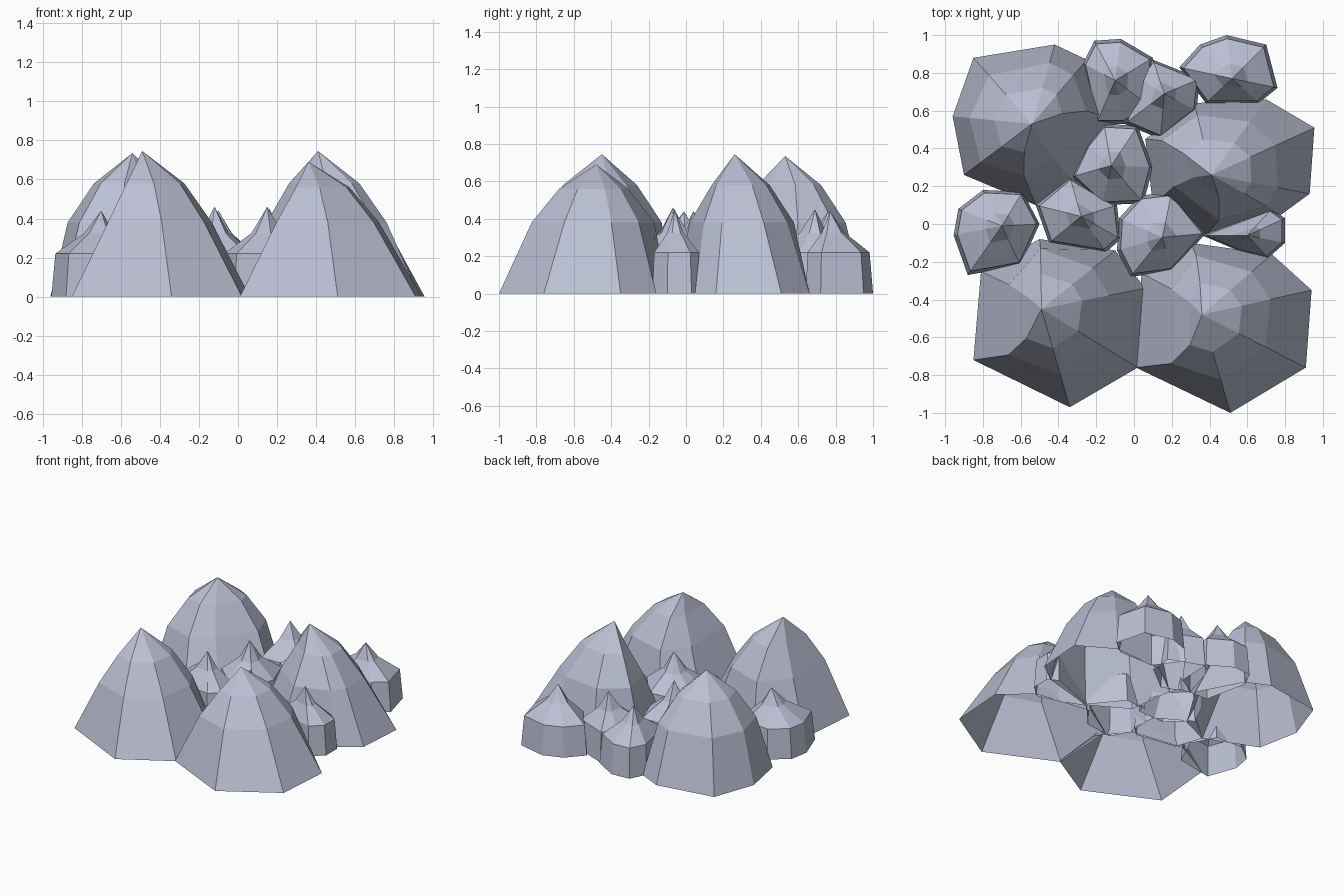
import bpy, math
from mathutils import Vector

stone = bpy.data.materials.new("blue grey stone")
stone.diffuse_color = (0.5, 0.53, 0.66, 1)


def rock(name, peak, base, rings, side=(0, 0), shift=(0, 0)):
    """Open-bottomed faceted rock: base outline, rings pulled to the peak, tip.
    rings: (height, constant radius, share of base radius, shift strength);
    ring corners facing 'side' are pushed by 'shift' to flatten that flank"""
    tip = Vector(peak)
    n = len(base)
    verts = [(x, y, 0) for x, y in base]
    for z, const, share, power in rings:
        for x, y in base:
            d = Vector((x - tip.x, y - tip.y))
            u = d.normalized()
            c = power * max(0, u.dot(Vector(side)))
            p = u * (const + share * d.length) + Vector(shift) * c
            verts.append((tip.x + p.x, tip.y + p.y, z))
    verts.append(peak)
    faces = []
    for k in range(len(rings)):
        for i in range(n):
            j = (i + 1) % n
            faces.append((k * n + i, k * n + j, k * n + n + j, k * n + n + i))
    last = len(rings) * n
    faces += [(last + i, last + (i + 1) % n, last + n) for i in range(n)]
    me = bpy.data.meshes.new(name)
    me.from_pydata(verts, [], faces)
    me.materials.append(stone)
    ob = bpy.data.objects.new(name, me)
    bpy.context.collection.objects.link(ob)


# Large mounds (outlines counter-clockwise)
BIG = [(0.38, 0.24, 0.22, 1), (0.58, 0.13, 0.16, 0.85)]
rock("front_left_mound", (-0.49, -0.45, 0.745),
     [(-0.85, -0.72), (-0.34, -0.97), (0.02, -0.76), (0.06, -0.34),
      (-0.1, -0.14), (-0.5, -0.08), (-0.81, -0.25)],
     BIG, (-1, 0), (0.12, -0.05))
rock("front_right_mound", (0.36, -0.48, 0.69),
     [(0.01, -0.76), (0.51, -1.0), (0.91, -0.76), (0.94, -0.35),
      (0.73, -0.16), (0.3, -0.1), (0.04, -0.26)],
     [BIG[0], (0.56, 0.12, 0.16, 0.85)], (-1, 0), (0.13, -0.06))
rock("back_right_mound", (0.41, 0.26, 0.745),
     [(0.38, -0.06), (0.78, 0.05), (0.93, 0.16), (0.955, 0.51),
      (0.7, 0.66), (0.32, 0.64), (0.06, 0.45), (0.1, 0.1)],
     BIG, (-0.7, -0.7), (0.09, 0.09))
rock("back_left_mound", (-0.54, 0.53, 0.735),
     [(-0.9, 0.26), (-0.52, 0.1), (-0.3, 0.2), (-0.08, 0.55),
      (-0.25, 0.87), (-0.42, 0.95), (-0.85, 0.88), (-0.96, 0.57)],
     BIG, (0.7, -0.7), (-0.08, 0.08))

# Small spired rocks: upright wall, sloping rim, narrow spire
SMALL = [(0.22, 0, 0.92, 0), (0.275, 0, 0.62, 0), (0.325, 0, 0.34, 0)]
rock("back_right_rock", (0.52, 0.77, 0.44),
     [(0.38, 0.64), (0.66, 0.64), (0.76, 0.72), (0.7, 0.95),
      (0.49, 1.0), (0.35, 0.95), (0.24, 0.83)], SMALL)
rock("back_middle_rock", (-0.1, 0.76, 0.44),
     [(-0.2, 0.53), (-0.05, 0.53), (0.09, 0.62), (0.1, 0.88),
      (-0.07, 0.98), (-0.21, 0.97), (-0.27, 0.85)], SMALL)
rock("back_inner_rock", (0.16, 0.69, 0.45),
     [(-0.05, 0.53), (0.14, 0.45), (0.33, 0.6), (0.35, 0.77),
      (0.1, 0.87), (0.02, 0.78)], SMALL)
rock("centre_rock", (-0.12, 0.31, 0.46),
     [(-0.33, 0.25), (-0.17, 0.1), (0.05, 0.11), (0.1, 0.3),
      (0.02, 0.52), (-0.16, 0.53), (-0.25, 0.42)], SMALL)
rock("left_inner_rock", (-0.28, 0.04, 0.44),
     [(-0.45, -0.1), (-0.15, -0.15), (-0.07, -0.08), (-0.09, 0.1),
      (-0.34, 0.25), (-0.52, 0.1)], SMALL)
rock("left_rock", (-0.7, -0.01, 0.44),
     [(-0.955, -0.06), (-0.88, -0.27), (-0.6, -0.22), (-0.5, 0.0),
      (-0.59, 0.17), (-0.8, 0.18), (-0.93, 0.08)], SMALL)
rock("middle_rock", (0.15, -0.07, 0.46),
     [(-0.08, 0.03), (-0.09, -0.14), (-0.02, -0.28), (0.2, -0.25),
      (0.38, -0.05), (0.2, 0.17), (0.03, 0.15)], SMALL)
rock("right_rock", (0.6, -0.06, 0.45),
     [(0.36, -0.06), (0.55, -0.14), (0.71, -0.18), (0.8, -0.1),
      (0.8, 0.03), (0.73, 0.08)], SMALL)
